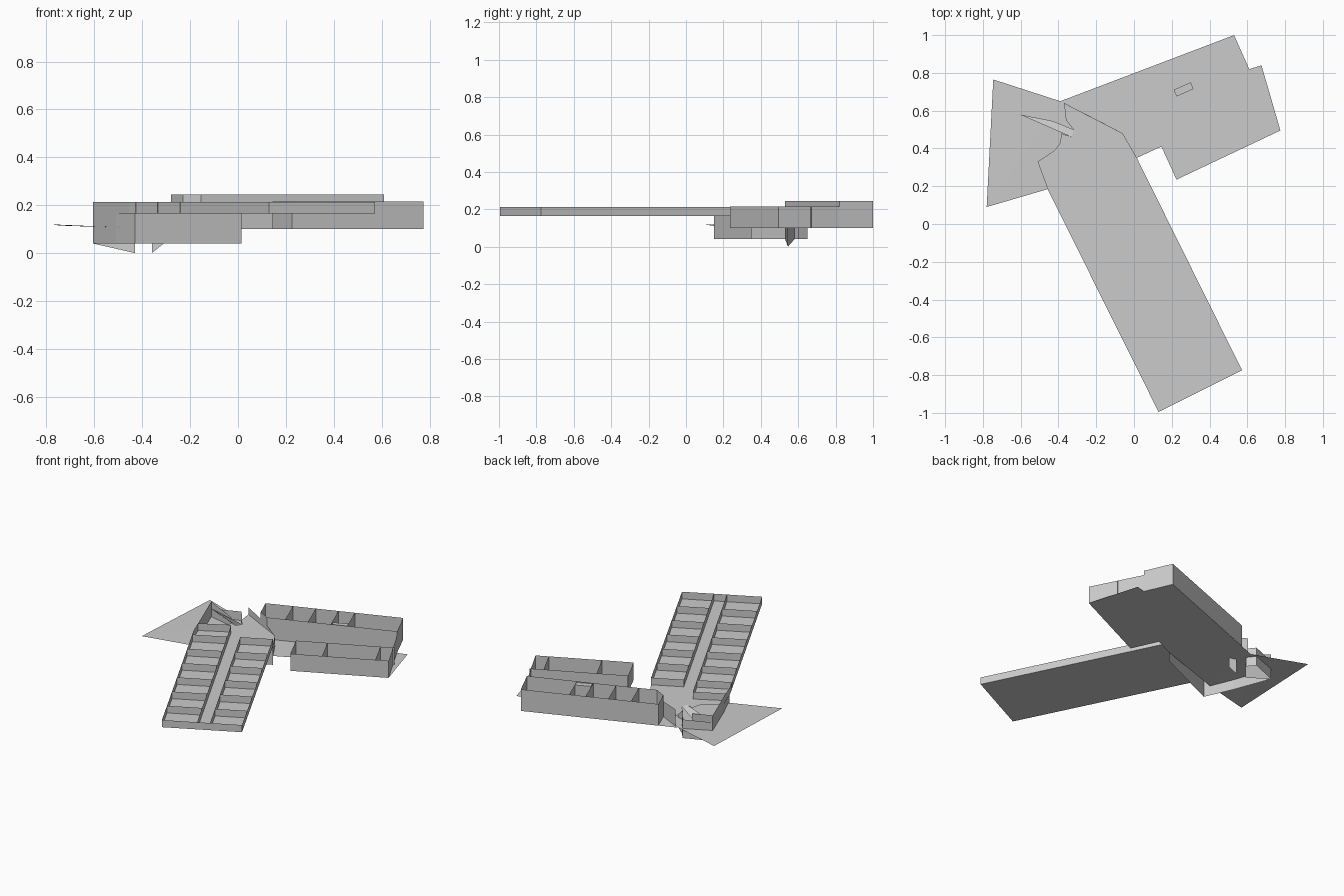
import bpy
from mathutils import Vector

if "Cube" in bpy.data.objects:
    bpy.data.objects.remove(bpy.data.objects["Cube"])


def make(name, polys):
    """One mesh object from a list of 3D polygons."""
    verts, faces = [], []
    for p in polys:
        faces.append(list(range(len(verts), len(verts) + len(p))))
        verts += [tuple(v) for v in p]
    me = bpy.data.meshes.new(name)
    me.from_pydata(verts, [], faces)
    me.update()
    ob = bpy.data.objects.new(name, me)
    bpy.context.collection.objects.link(ob)
    return ob


def wall(path, z0, z1):
    """Vertical sheets along a 2D path."""
    return [[(*a, z0), (*b, z0), (*b, z1), (*a, z1)] for a, b in zip(path, path[1:])]


def flat(path, z):
    return [[(x, y, z) for x, y in path]]


def frame(origin, u, v):
    """Map local (along, across) to plan coordinates."""
    o, u, v = Vector(origin), Vector(u).normalized(), Vector(v).normalized()
    return lambda s, t: tuple(o + u * s + v * t)


# ---- long cell wing: floor, outer walls, corridor and partitions
P = frame((0.13, -0.995), (-0.447, 0.894), (0.894, 0.447))
W, LZ, LT = 0.494, 0.165, 0.213
C0, C1, RL = 0.217, 0.297, 1.254
A, B, C, D = (-0.455, 0.18), P(0, 0), P(0, W), (0.015, 0.35)
make("long_wing_floor", flat([A, B, C, D], LZ))
make("long_wing_outer_walls", wall([(-0.51, 0.33), A, B, C, D], LZ, LT))
make("long_wing_corridor_walls",
     wall([P(0, C0), P(1.42, C0), (-0.49, 0.275)], LZ, LT)
     + wall([P(0, C1), P(RL, C1), D], LZ, LT))
parts = []
for k in range(1, 7):
    parts += wall([P(0.208 * k, 0), P(0.208 * k, C0)], LZ, LT)
    if k < 6:
        parts += wall([P(0.208 * k, C1), P(0.208 * k, W)], LZ, LT)
make("long_wing_partitions", parts)

# ---- short wing floor, spreading under the hub
SZ = 0.1
make("short_wing_floor", flat([(-0.39, 0.65), (0.53, 1.0), (0.61, 0.82), (0.675, 0.84),
                               (0.775, 0.495), (0.225, 0.235), (0.145, 0.41), (0.015, 0.35)], SZ))

# ---- back row of tall rooms
Q = frame((-0.28, 0.693), (0.935, 0.355), (0.355, -0.935))
BT, BL, BD = 0.245, 0.866, 0.195
corner = (0.61, 0.82)
make("back_row_walls", wall([(-0.155, 0.53), (-0.23, 0.57), (-0.28, 0.693), (0.53, 1.0),
                             corner, (-0.155, 0.53)], SZ, BT))
parts = []
for t in (0.2, 0.365, 0.53, 0.65):
    parts += wall([Q(t * BL, 0), Q(t * BL, BD)], SZ, BT)
make("back_row_partitions", parts)

# ---- small shaft on the corridor wall
shaft = [(0.21, 0.71), (0.30, 0.75), (0.315, 0.715), (0.225, 0.675)]
make("shaft", wall(shaft + shaft[:1], SZ, 0.24) + flat(shaft, 0.24))

# ---- front row of rooms
F = frame((0.145, 0.41), (0.904, 0.427), (0.427, -0.904))
FT, FL, FD = 0.215, 0.608, 0.193
make("front_row_walls", wall([F(FL, 0), (0.145, 0.41), (0.225, 0.235), (0.775, 0.495), corner], SZ, FT))
parts = []
for t in (0.32, 0.86):
    parts += wall([F(t * FL, 0), F(t * FL, FD)], SZ, FT)
make("front_row_partitions", parts)

# ---- hub landing joining both wings
make("hub_floor", flat([A, D, (-0.06, 0.48), (-0.37, 0.64), (-0.36, 0.55), (-0.32, 0.5),
                        (-0.33, 0.46), (-0.385, 0.48), (-0.39, 0.43), (-0.42, 0.39),
                        (-0.51, 0.33)], LZ))
make("hub_side_wall", wall([(-0.37, 0.64), (-0.06, 0.48), D], SZ, LZ))
make("hub_parapet", [[(-0.37, 0.64, LZ), (-0.06, 0.48, LZ), (-0.2, 0.553, 0.2), (-0.37, 0.64, LT)]])

# ---- lower storey under the hub
make("lower_walls", wall([D, (-0.43, 0.15), (-0.51, 0.33)], 0.04, LZ))
make("entrance_wall", wall([(-0.51, 0.33), (-0.605, 0.58)], 0.04, LT))
make("entrance_back_wall", wall([(-0.605, 0.58), (-0.43, 0.65), (-0.39, 0.6)], 0.04, LZ))

# ---- stair flanks and ramp
make("stair_flanks", [
    [(-0.605, 0.58, 0.04), (-0.43, 0.545, 0.0), (-0.43, 0.545, LZ), (-0.605, 0.58, LT)],
    [(-0.36, 0.545, 0.0), (-0.31, 0.53, 0.04), (-0.31, 0.53, LZ), (-0.36, 0.545, LZ)]])
make("stair_ramp", [[(-0.605, 0.58, LZ), (-0.43, 0.545, 0.13), (-0.32, 0.5, LZ), (-0.33, 0.46, LZ)]])

# ---- outside ground patch, slightly sloped
make("ground_patch", [[(-0.78, 0.09, 0.12), (-0.455, 0.185, 0.106), (-0.39, 0.65, 0.103)],
                      [(-0.78, 0.09, 0.12), (-0.39, 0.65, 0.103), (-0.745, 0.765, 0.115)],
                      [(-0.455, 0.185, 0.106), (0.015, 0.35, SZ), (-0.39, 0.65, 0.103)]])
